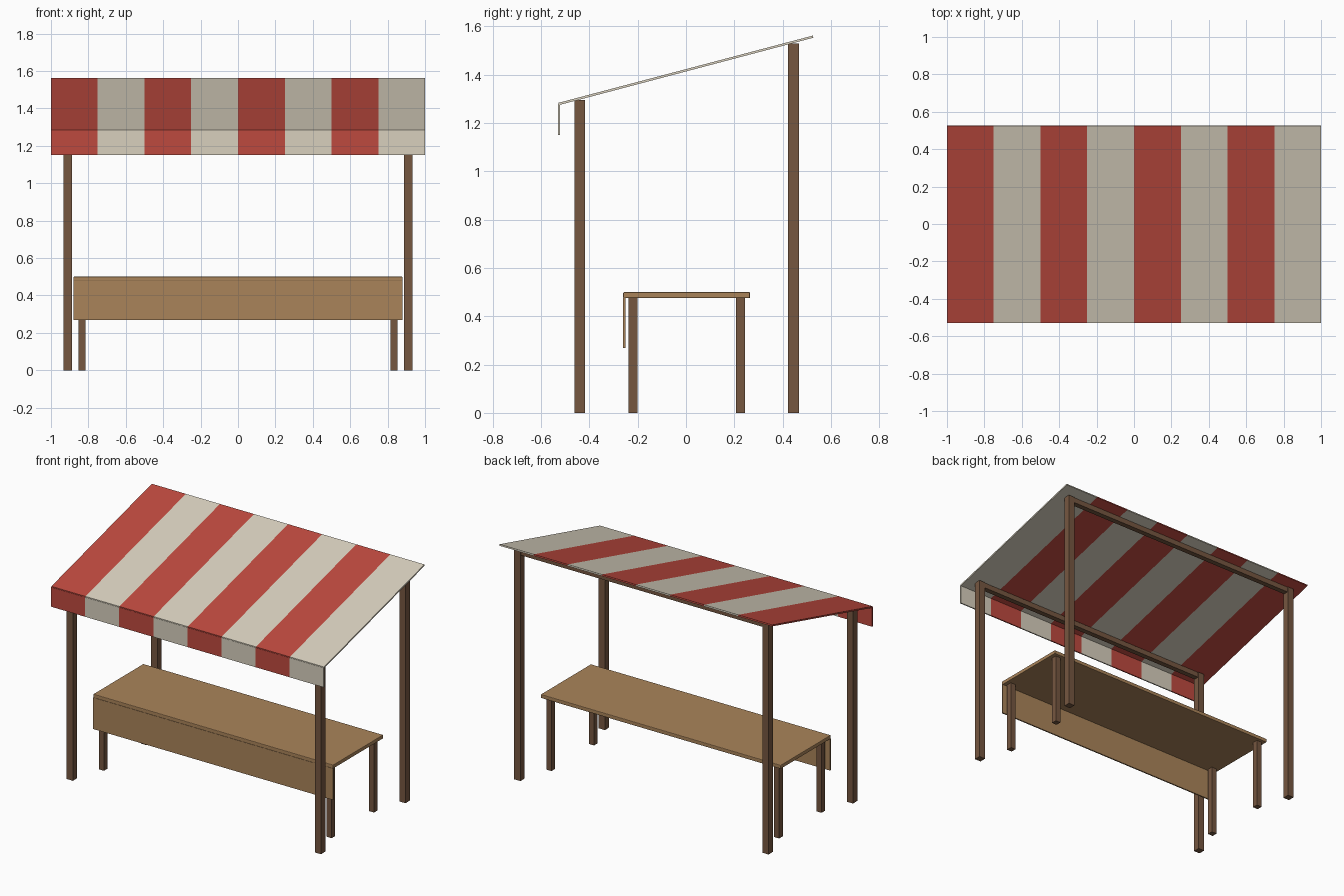
import bpy, bmesh, math
from mathutils import Vector

if "Cube" in bpy.data.objects:
    bpy.data.objects.remove(bpy.data.objects["Cube"])


def material(name, rgb):
    m = bpy.data.materials.new(name)
    lin = [((c / 255 + 0.055) / 1.055) ** 2.4 for c in rgb]
    m.diffuse_color = (*lin, 1)
    m.use_nodes = True
    m.node_tree.nodes["Principled BSDF"].inputs["Base Color"].default_value = m.diffuse_color
    return m


RED = material("red cloth", (190, 74, 63))
CREAM = material("cream cloth", (216, 208, 190))
LIGHT = material("light wood", (170, 132, 90))
DARK = material("dark wood", (118, 87, 64))


def box(name, lo, hi, mat, bevel=0):
    lo, hi = Vector(lo), Vector(hi)
    bm = bmesh.new()
    bmesh.ops.create_cube(bm, size=1)
    for v in bm.verts:
        v.co = Vector([c * s for c, s in zip(v.co, hi - lo)]) + (lo + hi) / 2
    mesh = bpy.data.meshes.new(name)
    bm.to_mesh(mesh)
    bm.free()
    mesh.materials.append(mat)
    ob = bpy.data.objects.new(name, mesh)
    bpy.context.collection.objects.link(ob)
    if bevel:
        mod = ob.modifiers.new("soft edge", "BEVEL")
        mod.width, mod.segments = bevel, 2
    return ob


def striped_sheet(name, profile, stripes=8):
    """Extrude a closed (y, z) profile along x, colouring alternate stripes."""
    bm = bmesh.new()
    rings = [[bm.verts.new((-1 + 2 * i / stripes, y, z)) for y, z in profile]
             for i in range(stripes + 1)]
    n = len(profile)
    for i in range(stripes):
        for j in range(n):
            k = (j + 1) % n
            f = bm.faces.new((rings[i][j], rings[i][k], rings[i + 1][k], rings[i + 1][j]))
            f.material_index = i % 2
    bm.faces.new(rings[0]).material_index = 0
    bm.faces.new(rings[-1]).material_index = (stripes - 1) % 2
    bmesh.ops.recalc_face_normals(bm, faces=bm.faces)
    mesh = bpy.data.meshes.new(name)
    bm.to_mesh(mesh)
    bm.free()
    mesh.materials.append(RED)
    mesh.materials.append(CREAM)
    ob = bpy.data.objects.new(name, mesh)
    bpy.context.collection.objects.link(ob)


# Sloped awning and its hanging front flap
striped_sheet("awning", [(-0.527, 1.274), (0.527, 1.553), (0.525, 1.562), (-0.527, 1.284)])
striped_sheet("front_flap", [(-0.530, 1.15), (-0.522, 1.15), (-0.522, 1.277), (-0.530, 1.279)])

# Tall posts joined by a crossbeam at front and back
for row, y, top in (("front", -0.44, 1.295), ("back", 0.445, 1.53)):
    for side, x in (("left", -0.91), ("right", 0.91)):
        box(f"{row}_{side}_post", (x - 0.0225, y - 0.0225, 0), (x + 0.0225, y + 0.0225, top), DARK)
    box(f"{row}_crossbeam", (-0.8875, y - 0.0175, top - 0.035),
        (0.8875, y + 0.0175, top), DARK)

# Counter table: top, legs and front board
box("counter_top", (-0.88, -0.26, 0.475), (0.88, 0.265, 0.5), LIGHT, bevel=0.004)
box("counter_front_board", (-0.88, -0.26, 0.268), (0.88, -0.251, 0.476), LIGHT)
for row, y in (("front", -0.22), ("back", 0.225)):
    for side, x in (("left", -0.835), ("right", 0.835)):
        box(f"{row}_{side}_leg", (x - 0.019, y - 0.019, 0), (x + 0.019, y + 0.019, 0.475), DARK)
